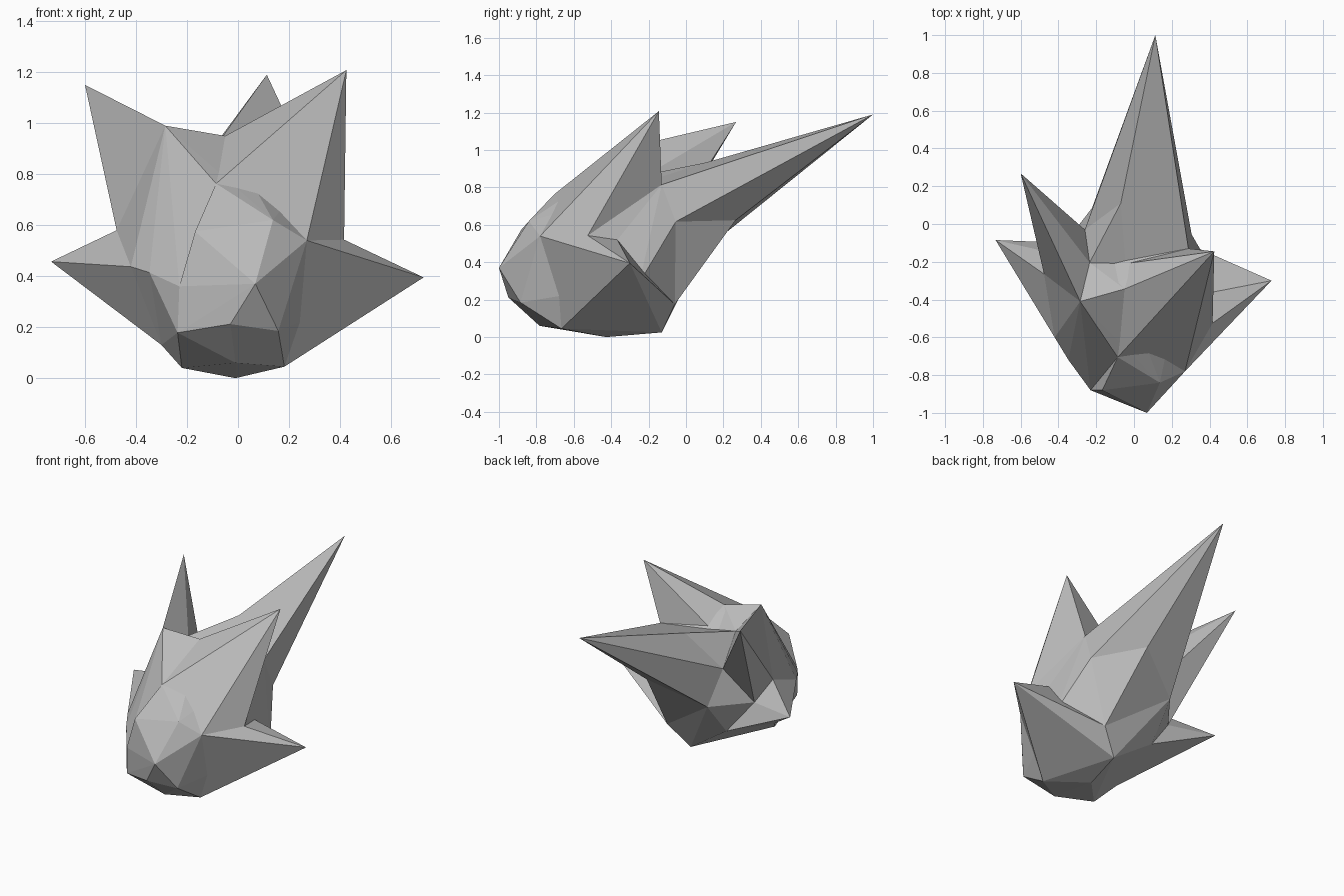
import bpy
import bmesh
from mathutils import Vector

default_cube = bpy.data.objects.get("Cube")
if default_cube:
    bpy.data.objects.remove(default_cube, do_unlink=True)

# One matte stone colour for every part
stone = bpy.data.materials.new("grey stone")
stone.use_nodes = True
stone_colour = (.5, .5, .5, 1)
stone.diffuse_color = stone_colour
for node in stone.node_tree.nodes:
    if node.type == 'BSDF_PRINCIPLED':
        node.inputs["Base Color"].default_value = stone_colour
        node.inputs["Roughness"].default_value = .9


def faceted_part(name, *corner_groups):
    """Wrap a flat-faced convex chunk around the named corners."""
    mesh = bpy.data.meshes.new(name)
    bm = bmesh.new()
    corners = {key: point for group in corner_groups for key, point in group.items()}
    for point in corners.values():
        bm.verts.new(Vector(point))
    hull = bmesh.ops.convex_hull(bm, input=bm.verts[:])
    unused = {v for v in hull["geom_interior"] + hull["geom_unused"]
              if isinstance(v, bmesh.types.BMVert)}
    bmesh.ops.delete(bm, geom=list(unused), context='VERTS')
    bmesh.ops.recalc_face_normals(bm, faces=bm.faces[:])
    for face in bm.faces:
        face.smooth = False
    bm.to_mesh(mesh)
    bm.free()
    mesh.materials.append(stone)
    part = bpy.data.objects.new(name, mesh)
    bpy.context.collection.objects.link(part)
    return part


def pick(group, *names):
    """Take only the named corners out of a group."""
    return {name: group[name] for name in names}


def omit(group, *names):
    """Take all corners of a group but the named ones."""
    return {name: point for name, point in group.items() if name not in names}


# Corners of the blunt front
front = dict(
    brow=(-.086, -.705, .763),
    bridge=(-.168, -.88, .575),
    nose=(.068, -1, .37),
    left_cheek=(.27, -.78, .54),
    left_brow=(.137, -.84, .62),
    chin=(-.03, -.95, .212),
    left_chin=(.158, -.885, .185),
    right_chin=(-.237, -.87, .178),
    right_nose=(-.23, -.88, .36),
    right_cheek=(-.347, -.72, .414),
    right_temple=(-.42, -.6, .437),
)

# Corners of the underside
under = dict(
    right_jaw=(-.22, -.65, .04),
    left_jaw=(.182, -.666, .045),
    throat=(-.01, -.783, .06),
    keel=(-.01, -.425, 0),
    right_keel=(-.3, -.53, .13),
    rear_keel=(.055, -.13, .025),
    rear_heel=(.185, -.06, .175),
    right_heel=(-.234, -.105, .22),
)

# Corners along the top valley and its low peaks
ridge = dict(
    right_peak=(-.285, -.41, .99),
    left_peak=(-.05, -.344, .95),
    left_valley=(-.045, -.21, .832),
    right_valley=(-.235, -.205, .87),
    saddle=(-.07, .11, .934),
)

# Corners of the rear and the two flanks
rear = dict(
    left_shoulder=(.288, -.13, .815),
    left_rump=(.305, -.055, .617),
    tail_root=(.113, .265, .625),
    right_rump=(-.222, .085, .455),
    right_shoulder=(-.26, -.03, .685),
    right_flank=(-.476, -.265, .58),
    right_hip=(-.41, -.158, .445),
    left_flank=(.384, -.367, .52),
    left_hip=(.418, -.25, .29),
)
left_notch = dict(left_notch=(.416, -.525, .543))

# Main body
faceted_part(
    "body",
    omit(front, "bridge", "right_temple"),
    under,
    omit(ridge, "right_valley", "saddle"),
    omit(rear, "tail_root", "right_flank"),
)

# Raised bridge of the front
faceted_part("snout", pick(front, "brow", "bridge", "right_nose", "nose", "left_brow"))

# Low crown between the two crests, and the valley behind it
faceted_part(
    "crown",
    pick(front, "brow"),
    omit(ridge, "saddle"),
)
faceted_part(
    "valley",
    pick(ridge, "left_valley", "right_valley", "saddle"),
    pick(rear, "right_shoulder", "right_rump"),
)

# Tall left crest, with the shoulder behind it
faceted_part(
    "left_crest",
    dict(tip=(.425, -.145, 1.208)), left_notch,
    pick(front, "brow", "left_cheek"),
    pick(ridge, "left_peak", "left_valley"),
    pick(rear, "left_shoulder"),
)
faceted_part(
    "left_shoulder",
    left_notch,
    pick(front, "left_cheek"),
    pick(rear, "left_shoulder", "left_flank"),
)

# Tall right crest, with the flank below it
faceted_part(
    "right_crest",
    dict(tip=(-.6, .268, 1.15)),
    pick(ridge, "right_peak", "right_valley"),
    pick(rear, "right_flank", "right_shoulder", "right_hip"),
)
faceted_part(
    "right_flank",
    pick(front, "right_temple", "right_cheek"),
    pick(under, "right_keel"),
    pick(ridge, "right_peak"),
    pick(rear, "right_flank", "right_hip"),
)

# Long tail spike, with the rump that carries it
faceted_part(
    "tail_spike",
    dict(tip=(.113, 1, 1.19)),
    pick(ridge, "left_valley", "saddle"),
    pick(rear, "left_shoulder", "left_rump", "tail_root",
         "right_rump", "right_shoulder"),
)
faceted_part(
    "rump",
    pick(under, "rear_heel"),
    pick(rear, "left_shoulder", "left_rump", "tail_root",
         "right_rump", "right_shoulder"),
)

# Left side fin
faceted_part(
    "left_fin",
    dict(tip=(.728, -.3, .395)), left_notch,
    pick(front, "left_cheek"),
    pick(under, "left_jaw", "keel", "rear_keel", "rear_heel"),
    pick(rear, "left_flank", "left_hip"),
)

# Right side fin
faceted_part(
    "right_fin",
    dict(tip=(-.733, -.085, .457)),
    pick(front, "right_temple"),
    pick(under, "right_keel", "right_heel"),
    pick(rear, "right_flank", "right_hip"),
)
